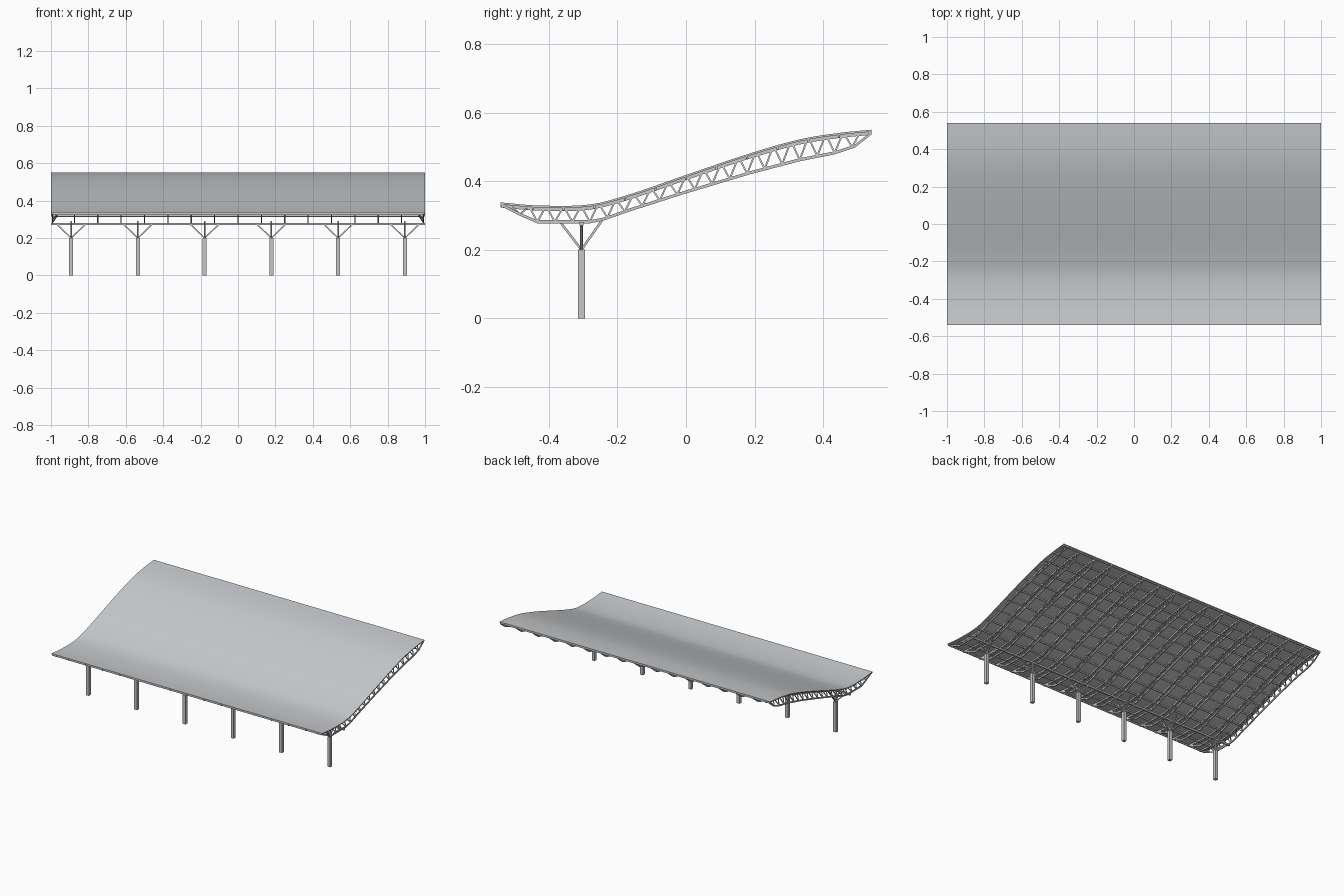
import bpy, bmesh, math
from mathutils import Vector

cube = bpy.data.objects.get("Cube")
if cube:
    bpy.data.objects.remove(cube)


def material(name, rgb):
    m = bpy.data.materials.new(name)
    m.use_nodes = True
    m.diffuse_color = (*rgb, 1)
    m.node_tree.nodes["Principled BSDF"].inputs["Base Color"].default_value = (*rgb, 1)
    return m


ROOF = material("pale roof grey", (0.58, 0.60, 0.62))
STEEL = material("steel grey", (0.57, 0.57, 0.57))

# Roof surface and truss underside as (y, z) points
TOP = [(-0.541, 0.338), (-0.43, 0.329), (-0.28, 0.332), (-0.163, 0.362), (0, 0.418),
       (0.187, 0.481), (0.332, 0.522), (0.449, 0.541), (0.541, 0.55)]
BOTTOM = [(-0.541, 0.328), (-0.487, 0.3), (-0.434, 0.277), (-0.28, 0.277), (-0.24, 0.285),
          (-0.163, 0.312), (0, 0.364), (0.187, 0.42), (0.332, 0.458), (0.434, 0.478),
          (0.493, 0.498), (0.541, 0.536)]
HALF = 0.541
SHEET = 0.006
CHORD = 0.009


def height(pts, y, smooth=True):
    """Height of a profile at y, as a smooth or straight curve."""
    i = max(k for k in range(len(pts) - 1) if k == 0 or pts[k][0] <= y)
    (y0, z0), (y1, z1) = pts[i], pts[i + 1]
    t, h = (y - y0) / (y1 - y0), y1 - y0
    if not smooth:
        return z0 + t * (z1 - z0)

    def slope(k):
        a, b = pts[max(k - 1, 0)], pts[min(k + 1, len(pts) - 1)]
        return (b[1] - a[1]) / (b[0] - a[0])
    return ((2*t**3 - 3*t**2 + 1) * z0 + (t**3 - 2*t**2 + t) * h * slope(i)
            + (3*t**2 - 2*t**3) * z1 + (t**3 - t**2) * h * slope(i + 1))


def top(y):
    return height(TOP, y)


def low(y):
    return height(BOTTOM, y, False)


def bar(bm, a, b, w, d=None):
    """Rectangular bar from a to b, w wide across x and d deep."""
    a, b, d = Vector(a), Vector(b), d or w
    axis = (b - a).normalized()
    ref = Vector((0, 1, 0)) if abs(axis.x) > 0.9 else Vector((1, 0, 0))
    v = axis.cross(ref).normalized()
    u = v.cross(axis)
    ends = [[bm.verts.new(p + u * w / 2 * i + v * d / 2 * j)
             for i, j in ((-1, -1), (1, -1), (1, 1), (-1, 1))] for p in (a, b)]
    bm.faces.new(ends[0])
    bm.faces.new(ends[1][::-1])
    for k in range(4):
        n = (k + 1) % 4
        bm.faces.new((ends[0][k], ends[1][k], ends[1][n], ends[0][n]))


def ribbon(bm, curve, x0, x1, thick):
    """Solid strip that follows a curve in y and hangs below it."""
    rings = []
    for y, z in curve:
        rings.append([bm.verts.new(p) for p in
                      ((x0, y, z), (x1, y, z), (x1, y, z - thick), (x0, y, z - thick))])
    for a, b in zip(rings, rings[1:]):
        for k in range(4):
            n = (k + 1) % 4
            bm.faces.new((a[k], a[n], b[n], b[k]))
    bm.faces.new(rings[0])
    bm.faces.new(rings[-1][::-1])


def mesh_from(bm, name, mat):
    bmesh.ops.recalc_face_normals(bm, faces=bm.faces)
    mesh = bpy.data.meshes.new(name)
    bm.to_mesh(mesh)
    bm.free()
    mesh.materials.append(mat)
    return mesh


def place(name, mesh, loc=(0, 0, 0), smooth=False):
    ob = bpy.data.objects.new(name, mesh)
    ob.location = loc
    bpy.context.collection.objects.link(ob)
    if smooth:
        bpy.ops.object.select_all(action='DESELECT')
        ob.select_set(True)
        bpy.context.view_layer.objects.active = ob
        bpy.ops.object.shade_smooth_by_angle(angle=math.radians(30))
    return ob


ys = [-HALF + 2 * HALF * i / 48 for i in range(49)]

# Roof sheet with an edge strip at each end
for name, x0, x1 in (("roof_sheet", -0.957, 0.957), ("left_roof_edge", 0.957, 1),
                     ("right_roof_edge", -1, -0.957)):
    bm = bmesh.new()
    ribbon(bm, [(y, top(y)) for y in ys], x0, x1, SHEET)
    place(name, mesh_from(bm, name, ROOF), smooth=True)


def truss_mesh(name, lean=0.0):
    """Curved truss with zigzag webs; lean shifts the lower chord in x."""
    bm = bmesh.new()
    w = 0.006
    ribbon(bm, [(y, top(y) - SHEET) for y in ys], -w / 2, w / 2, CHORD)
    ribbon(bm, [(y, z + CHORD) for y, z in BOTTOM], lean - w / 2, lean + w / 2, CHORD)
    panels = 20
    step = 1.02 / panels
    for i in range(panels):
        y = -0.51 + step * i
        mid = (lean, y + step / 2, low(y + step / 2) + CHORD / 2)
        for yy in (y + step * 0.1, y + step * 0.9):
            upper = (0, yy, top(yy) - SHEET - CHORD / 2)
            bar(bm, upper, mid, 0.005)
    return mesh_from(bm, name, STEEL)


# Roof trusses, with leaning ones at both ends
inner = truss_mesh("truss")
for i in range(-7, 8):
    place(f"truss_{i + 8}", inner, (i * 0.125, 0, 0))
for side, label in ((1, "left"), (-1, "right")):
    place(label + "_end_truss", truss_mesh("end_truss", side * 0.024), (side * 0.968, 0, 0))

# Purlins under the sheet
bm = bmesh.new()
for i in range(13):
    y = -0.535 + i * 1.07 / 12
    z = top(y) - SHEET - 0.004
    bar(bm, (-0.998, y, z), (0.998, y, z), 0.006, 0.008)
place("purlins", mesh_from(bm, "purlins", STEEL))

# Long beam carried by the columns
COL_Y, HEAD = -0.305, 0.2
bm = bmesh.new()
bar(bm, (-1, COL_Y, 0.276), (1, COL_Y, 0.276), 0.011)
place("support_beam", mesh_from(bm, "support_beam", STEEL))

# Columns with a slim post and four branching struts
bm = bmesh.new()
bar(bm, (0, 0, 0), (0, 0, HEAD), 0.021)
bar(bm, (0, 0, HEAD), (0, 0, 0.282), 0.008)
for s in (-1, 1):
    bar(bm, (0, 0, HEAD), (s * 0.075, 0, 0.272), 0.007)
    y = s * 0.062
    bar(bm, (0, 0, HEAD), (0, y, low(COL_Y + y) + 0.004), 0.007)
column = mesh_from(bm, "column", STEEL)
for i in range(6):
    place(f"column_{i + 1}", column, (-0.892 + i * 0.3568, COL_Y, 0))
